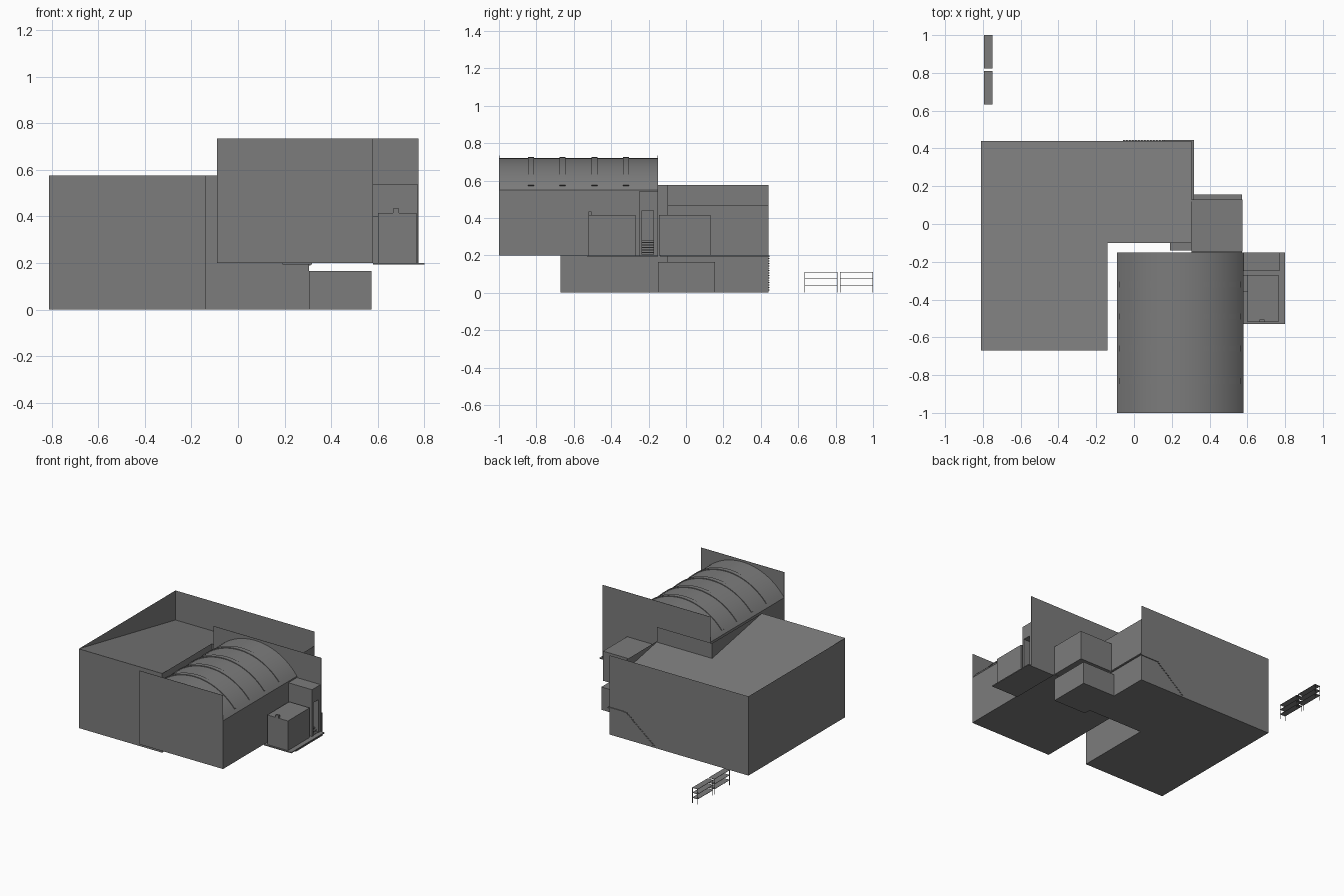
import bpy
import bmesh
from math import sin, cos, radians

cube = bpy.data.objects.get("Cube")
if cube:
    bpy.data.objects.remove(cube, do_unlink=True)

grey = bpy.data.materials.new("plain_grey")
grey.use_nodes = True
COLOUR = (0.2, 0.2, 0.2, 1)
grey.diffuse_color = COLOUR
grey.node_tree.nodes["Principled BSDF"].inputs["Base Color"].default_value = COLOUR


def finish(bm, name, smooth=False):
    mesh = bpy.data.meshes.new(name)
    bmesh.ops.recalc_face_normals(bm, faces=bm.faces)
    bm.to_mesh(mesh)
    bm.free()
    mesh.materials.append(grey)
    obj = bpy.data.objects.new(name, mesh)
    bpy.context.collection.objects.link(obj)
    if smooth:
        bpy.ops.object.select_all(action='DESELECT')
        obj.select_set(True)
        bpy.context.view_layer.objects.active = obj
        bpy.ops.object.shade_smooth_by_angle()
    return obj


def add_box(bm, x, y, z):
    verts = bmesh.ops.create_cube(bm, size=1)["verts"]
    for v in verts:
        for i, (lo, hi) in enumerate((x, y, z)):
            v.co[i] = hi if v.co[i] > 0 else lo


def box(name, x, y, z):
    bm = bmesh.new()
    add_box(bm, x, y, z)
    return finish(bm, name)


def prism_y(name, profile, y0, y1, smooth=False):
    """Extrude an x-z outline along y."""
    bm = bmesh.new()
    face = bm.faces.new([bm.verts.new((x, y0, z)) for x, z in profile])
    new = bmesh.ops.extrude_face_region(bm, geom=[face])["geom"]
    moved = [g for g in new if isinstance(g, bmesh.types.BMVert)]
    bmesh.ops.translate(bm, verts=moved, vec=(0, y1 - y0, 0))
    return finish(bm, name, smooth)


# L-shaped main hall: thin outer walls, floor and a roof sloping to the back
TOP, END_TOP = 0.575, 0.47
plan = [(-0.81, -0.67), (-0.14, -0.67), (-0.14, -0.10),
        (0.305, -0.10), (0.305, 0.44), (-0.81, 0.44)]


def roof_height(y):
    return TOP - 0.193 * (y + 0.67)


bm = bmesh.new()
bm.faces.new([bm.verts.new((x, y, 0)) for x, y in plan])
for a, b in zip(plan, plan[1:] + plan[:1]):
    top = END_TOP if a[0] == b[0] == 0.305 else TOP
    bm.faces.new([bm.verts.new(p) for p in
                  ((*a, 0), (*b, 0), (*b, top), (*a, top))])
finish(bm, "hall_walls")

bm = bmesh.new()
bm.faces.new([bm.verts.new((x, y, roof_height(y))) for x, y in plan])
roof = finish(bm, "hall_roof")
if roof.data.polygons[0].normal.z < 0:
    roof.data.flip_normals()

# Raised vaulted hall
LEFT, RIGHT, BASE, SPRING, CROWN = -0.09, 0.58, 0.2, 0.55, 0.72
half, rise = (RIGHT - LEFT) / 2, CROWN - SPRING
radius = (half ** 2 + rise ** 2) / (2 * rise)
mid, centre_z = (LEFT + RIGHT) / 2, CROWN - radius


def arc(r, spread, steps=32):
    angles = [radians(spread * (2 * i / steps - 1)) for i in range(steps + 1)]
    return [(mid + r * sin(a), centre_z + r * cos(a)) for a in angles]


prism_y("vaulted_hall", [(LEFT, BASE)] + arc(radius, 53.8) + [(RIGHT, BASE)],
        -0.998, -0.152, True)
for i in range(4):
    y = -0.83 + 0.17 * i
    outline = arc(radius + 0.005, 50) + arc(radius - 0.01, 50)[::-1]
    prism_y(f"vault_rib_{i + 1}", outline, y - 0.016, y + 0.016, True)

# Thin square end walls standing above the vault
box("vault_front_wall", (LEFT, RIGHT), (-1.0, -0.998), (BASE, 0.735))
box("vault_back_wall", (LEFT, 0.775), (-0.152, -0.15), (BASE, 0.735))

# Annexes in the corner behind the vault
box("lower_annex", (0.305, 0.572), (-0.15, 0.155), (0, 0.165))
box("upper_annex", (0.305, 0.575), (-0.145, 0.13), (BASE, 0.415))

# Walkway and flight of steps on the back wall
box("walkway", (0.19, 0.317), (-0.14, 0.446), (0.193, 0.2))
box("stair_landing", (0.16, 0.31), (0.44, 0.446), (0.19, 0.197))
bm = bmesh.new()
STEPS = 14
for i in range(STEPS):
    x = 0.16 - 0.22 * i / STEPS
    z = 0.18 * (1 - i / STEPS)
    add_box(bm, (x - 0.013, x), (0.44, 0.446), (z, z + 0.005))
finish(bm, "back_stair_treads")

# Side platform with plant unit
box("side_platform", (RIGHT, 0.8), (-0.53, -0.15), (0.193, 0.2))
box("plant_unit", (0.6, 0.765), (-0.52, -0.27), (BASE, 0.415))
box("plant_duct", (RIGHT, 0.6), (-0.36, -0.27), (BASE, 0.4))
box("plant_cap", (0.665, 0.69), (-0.52, -0.505), (0.415, 0.435))

# Porch with an open doorway
DOOR_LOW, DOOR_HIGH = -0.235, -0.175
box("porch_front_side", (RIGHT, 0.77), (-0.25, DOOR_LOW), (BASE, 0.54))
box("porch_back_side", (RIGHT, 0.77), (DOOR_HIGH, -0.152), (BASE, 0.54))
box("porch_head", (RIGHT, 0.77), (DOOR_LOW, DOOR_HIGH), (0.44, 0.54))
box("porch_door", (RIGHT, 0.68), (DOOR_LOW, DOOR_HIGH), (BASE, 0.44))
bm = bmesh.new()
for i in range(7):
    z = BASE + 0.013 * i
    x = 0.765 - 0.012 * i
    add_box(bm, (x - 0.014, x), (DOOR_LOW, DOOR_HIGH), (z, z + 0.005))
finish(bm, "porch_steps")

# Two free-standing racks behind the hall
for n, (y0, y1) in enumerate(((0.633, 0.81), (0.823, 1.0))):
    bm = bmesh.new()
    for z in (0.037, 0.073, 0.109):
        add_box(bm, (-0.795, -0.75), (y0, y1), (z, z + 0.002))
    for x in (-0.795, -0.753):
        for y in (y0, y1 - 0.003):
            add_box(bm, (x, x + 0.003), (y, y + 0.003), (0, 0.111))
    finish(bm, f"rack_{n + 1}")
